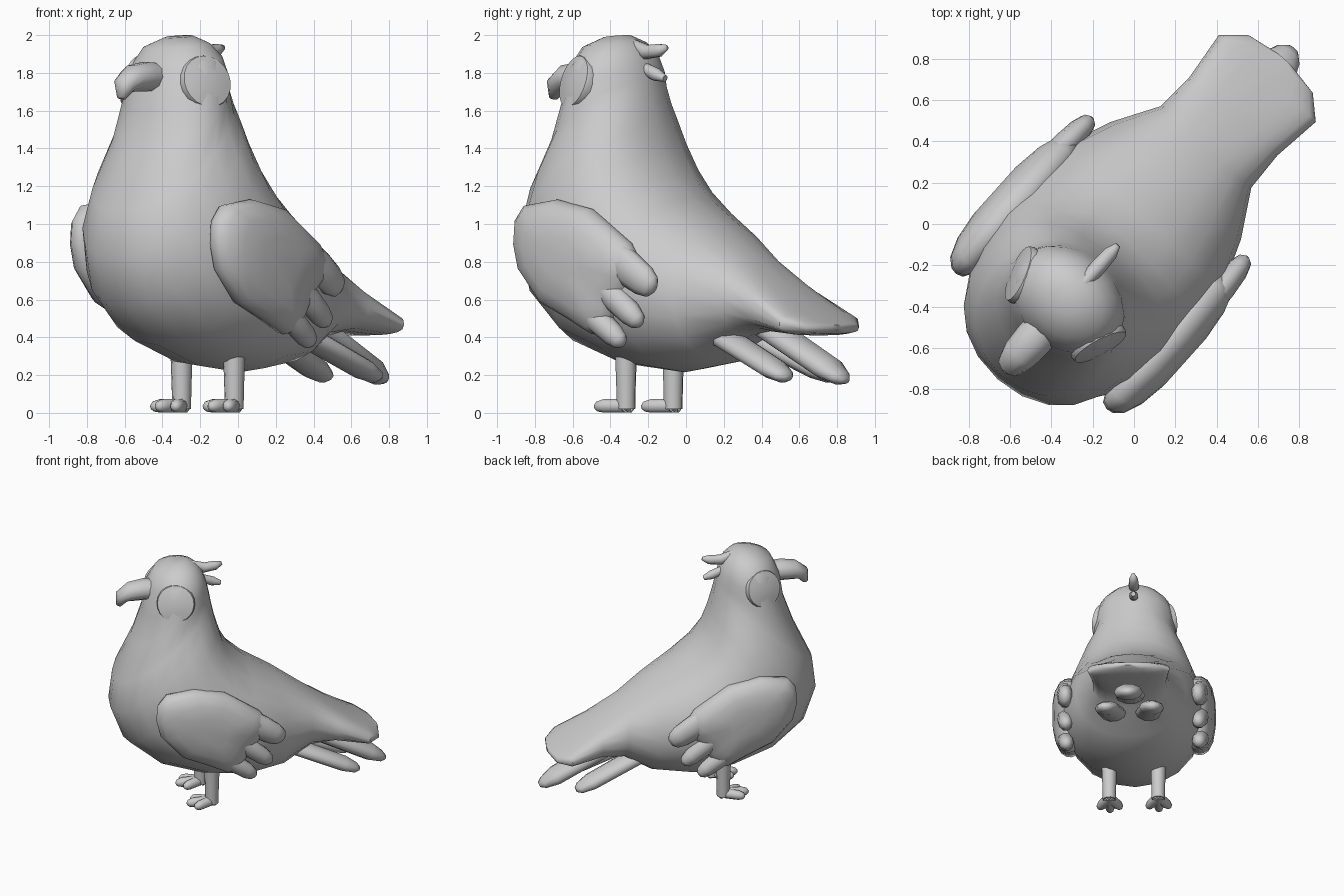
import bpy, bmesh
from math import sin, cos, pi, radians, copysign
from mathutils import Vector, Matrix

if "Cube" in bpy.data.objects:
    bpy.data.objects.remove(bpy.data.objects["Cube"])

# The bird is modelled facing -y, then turned on the spot
TURN = Matrix.Rotation(radians(-41.9), 4, "Z") @ Matrix.Translation((.01, 0, 0))

grey = bpy.data.materials.new("plain grey")
grey.use_nodes = True
grey.diffuse_color = (0.6, 0.6, 0.6, 1)
grey.node_tree.nodes["Principled BSDF"].inputs["Base Color"].default_value = (0.6, 0.6, 0.6, 1)


def loft(name, rings, sharp=45):
    """Skin a list of equal-length point rings and cap both ends."""
    bm = bmesh.new()
    loops = [[bm.verts.new(p) for p in ring] for ring in rings]
    n = len(loops[0])
    for a, b in zip(loops, loops[1:]):
        for i in range(n):
            j = (i + 1) % n
            bm.faces.new((a[i], a[j], b[j], b[i]))
    bm.faces.new(loops[0])
    bm.faces.new(loops[-1])
    bmesh.ops.recalc_face_normals(bm, faces=bm.faces)
    bm.transform(TURN)
    mesh = bpy.data.meshes.new(name)
    bm.to_mesh(mesh)
    bm.free()
    obj = bpy.data.objects.new(name, mesh)
    mesh.materials.append(grey)
    bpy.context.collection.objects.link(obj)
    bpy.ops.object.select_all(action="DESELECT")
    obj.select_set(True)
    bpy.context.view_layer.objects.active = obj
    bpy.ops.object.shade_smooth_by_angle(angle=radians(sharp))


def oval(centre, side, up, count, power=2.0):
    """Superellipse ring spanned by two half-axis vectors."""
    def bend(t):
        return copysign(abs(t) ** (2 / power), t)
    angles = [2 * pi * i / count for i in range(count)]
    return [centre + side * bend(cos(a)) + up * bend(sin(a)) for a in angles]


def tube(name, path, radii, flat=1.0, count=10):
    """Rounded feather, toe or leg along a path; flat scales its height."""
    pts = [Vector(p) for p in path]
    rings = []
    for i, (p, r) in enumerate(zip(pts, radii)):
        d = (pts[min(i + 1, len(pts) - 1)] - pts[max(i - 1, 0)]).normalized()
        side = d.cross(Vector((0, 0, 1)))
        side = side.normalized() if side.length > 0.01 else Vector((1, 0, 0))
        rings.append(oval(p, side * r, side.cross(d) * r * flat, count))
    loft(name, rings, 75)


# Body: back (y, z), belly (y, z), half width, squareness; tail to crown
sections = [
    ((1.08, .465), (1.08, .44), .04, 2.5),
    ((1.05, .48), (1.05, .42), .21, 3),
    ((.96, .53), (.95, .41), .315, 3),
    ((.72, .68), (.70, .43), .285, 2.8),
    ((.50, .84), (.52, .39), .295, 2.3),
    ((.28, 1.0), (.30, .26), .425, 2.1),
    ((.05, 1.14), (.0, .215), .53, 2.1),
    ((-.08, 1.26), (-.32, .25), .55, 2.1),
    ((-.15, 1.38), (-.65, .36), .54, 2.1),
    ((-.19, 1.51), (-.90, .56), .495, 2.1),
    ((-.215, 1.62), (-1.0, .82), .44, 2.1),
    ((-.23, 1.70), (-.975, 1.06), .372, 2.1),
    ((-.245, 1.77), (-.835, 1.36), .325, 2),
    ((-.26, 1.83), (-.75, 1.60), .31, 2),
    ((-.29, 1.91), (-.72, 1.80), .27, 2),
    ((-.34, 1.965), (-.655, 1.93), .19, 2),
    ((-.41, 2.0), (-.55, 1.985), .08, 2),
]
rings = []
for back, belly, width, power in sections:
    top, low = Vector((0, *back)), Vector((0, *belly))
    rings.append(oval((top + low) / 2, Vector((width, 0, 0)), (top - low) / 2, 20, power))
loft("body", rings)

# Hooked beak
tube("beak", [(0, -.64, 1.775), (0, -.74, 1.78), (0, -.84, 1.77), (0, -.91, 1.735), (0, -.935, 1.665)],
     [.09, .095, .088, .065, .025], .85)

# Two crest feathers behind the crown
tube("upper_crest_feather", [(0, -.42, 1.965), (0, -.27, 1.91), (0, -.18, 1.92), (0, -.13, 1.935)],
     [.03, .04, .035, .015])
tube("lower_crest_feather", [(0, -.36, 1.85), (0, -.20, 1.79), (0, -.14, 1.77)], [.03, .035, .018])

# Wing outline (y, z) and its layers: distance from centre, scale
outline = [(-.755, .90), (-.745, 1.02), (-.68, 1.10), (-.465, 1.13), (-.22, 1.08), (.05, .90),
           (.12, .80), (.08, .70), (-.01, .61), (-.06, .52), (-.11, .43), (-.20, .415),
           (-.355, .49), (-.56, .58), (-.72, .76)]
layers = [(.43, .86), (.455, .97), (.49, 1), (.525, .985), (.565, .9), (.60, .68), (.62, .35)]

# Feathers at the rear of the wing: root, tip, half depth
wing_feathers = [((-.12, .88), (.235, .655), .095),
                 ((-.20, .74), (.14, .47), .072),
                 ((-.30, .60), (.015, .365), .068)]

for label, s in (("left", 1), ("right", -1)):
    loft(label + "_wing", [[Vector((s * u, -.34 + (y + .34) * k, .82 + (z - .82) * k))
                            for y, z in outline] for u, k in layers], 60)
    for i, (root, tip, depth) in enumerate(wing_feathers):
        a, b = Vector((s * .525, *root)), Vector((s * .505, *tip))
        tube(f"{label}_wing_feather_{i + 1}", [a.lerp(b, t) for t in (0, .5, .8, .94, 1)],
             [.06, .064, .057, .043, .02], depth / .063)

    # Eye: shallow domed disc with a rim, facing slightly forward and up
    normal = Vector((s * .91, -.32, .27)).normalized()
    across = normal.cross(Vector((0, 0, 1))).normalized()
    rise = across.cross(normal)
    centre = Vector((s * .248, -.545, 1.75))
    loft(label + "_eye", [oval(centre + normal * d, across * r, rise * r, 20) for d, r in
                          ((-.08, .13), (.0, .147), (.022, .14), (.027, .115), (.036, .07), (.039, .02))], 50)

    # Leg and three spread toes
    hip = Vector((s * .187, -.25, 0))
    tube(label + "_leg", [hip + Vector((0, 0, z)) for z in (.02, .15, .34)], [.05, .053, .06])
    for i, turn in enumerate((-30, 0, 30)):
        d = Vector((sin(radians(turn)), -cos(radians(turn)), 0))
        reach = .195 if turn == 0 else .17
        tube(f"{label}_toe_{i + 1}",
             [hip + d * t + Vector((0, 0, z)) for t, z in
              ((-.03, .035), (.03, .038), (reach - .05, .037), (reach - .015, .033), (reach, .028))],
             [.035, .038, .037, .028, .012])

    # Lower side tail feather
    tube(label + "_tail_feather",
         [(s * .10, .28, .44), (s * .13, .42, .39), (s * .17, .78, .235), (s * .18, .87, .195), (s * .18, .90, .185)],
         [.07, .10, .095, .065, .03], .58)

# Long middle tail feather
tube("middle_tail_feather", [(0, .45, .50), (0, .62, .44), (0, 1.02, .235), (0, 1.11, .185), (0, 1.145, .17)],
     [.08, .115, .11, .07, .03], .58)
